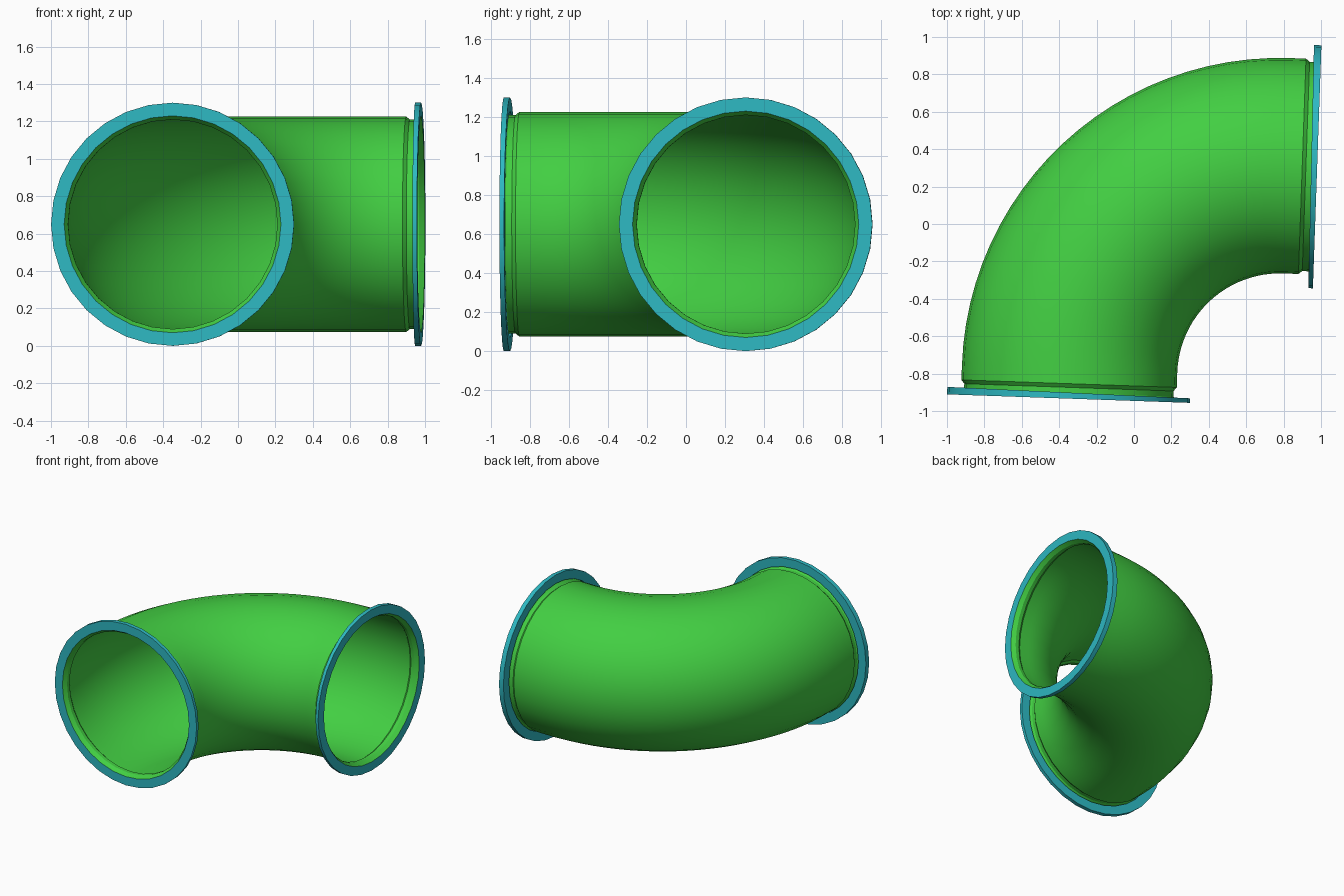
import bpy, bmesh, math
from mathutils import Matrix, Vector

if "Cube" in bpy.data.objects:
    bpy.data.objects.remove(bpy.data.objects["Cube"])

SIDES, STEPS = 32, 24
BEND, LEG = 1.125, 0.16           # centreline radius, straight end length
BODY, NECK, LIP, RIM = 0.576, 0.56, 0.58, 0.65
PLACE = Matrix.Translation((0.78, -0.813, RIM)) @ Matrix.Rotation(-0.035, 4, "Z")


def material(name, color):
    mat = bpy.data.materials.new(name)
    mat.use_nodes = True
    mat.diffuse_color = color
    mat.node_tree.nodes["Principled BSDF"].inputs["Base Color"].default_value = color
    return mat


def frame(turn, extra):
    """Centre, outward direction and heading on the bend at a turn angle."""
    out = Vector((-math.cos(turn), math.sin(turn), 0))
    heading = Vector((math.sin(turn), math.cos(turn), 0))
    return out * BEND + heading * extra, out, heading


def ring(bm, turn, extra, radius, wedge=0.0):
    centre, out, heading = frame(turn, extra)
    verts = []
    for i in range(SIDES):
        a = math.tau * i / SIDES
        side = radius * math.cos(a)
        p = centre + out * side + heading * wedge * side
        verts.append(bm.verts.new(p + Vector((0, 0, radius * math.sin(a)))))
    return verts


def skin(bm, rings, closed=False):
    pairs = list(zip(rings, rings[1:]))
    if closed:
        pairs.append((rings[-1], rings[0]))
    for a, b in pairs:
        for i in range(SIDES):
            j = (i + 1) % SIDES
            bm.faces.new((a[i], a[j], b[j], b[i]))


def finish(bm, name, mat):
    bmesh.ops.recalc_face_normals(bm, faces=bm.faces)
    mesh = bpy.data.meshes.new(name)
    bm.to_mesh(mesh)
    bm.free()
    mesh.materials.append(mat)
    mesh.transform(PLACE)
    obj = bpy.data.objects.new(name, mesh)
    bpy.context.collection.objects.link(obj)
    bpy.ops.object.select_all(action="DESELECT")
    obj.select_set(True)
    bpy.context.view_layer.objects.active = obj
    bpy.ops.object.shade_smooth_by_angle(angle=math.radians(30))


green = material("pipe green", (0.055, 0.62, 0.055, 1))
teal = material("flange teal", (0.027, 0.485, 0.545, 1))

# Bent pipe: flared lip, narrow neck and bevelled shoulder at both ends
END = [(LEG, LIP), (LEG - 0.03, NECK), (0.1, NECK), (0.08, BODY)]
bm = bmesh.new()
rings = [ring(bm, 0, -s, r) for s, r in END]
rings += [ring(bm, math.pi / 2 * k / STEPS, 0, BODY) for k in range(STEPS + 1)]
rings += [ring(bm, math.pi / 2, s, r) for s, r in reversed(END)]
skin(bm, rings)
finish(bm, "elbow_pipe", green)

# End flanges: flat rings, slightly thicker on the outside of the bend
for name, turn, sign in (("front_flange", 0, -1), ("left_flange", math.pi / 2, 1)):
    bm = bmesh.new()
    back, taper = LEG - 0.032, -0.012
    skin(bm, [ring(bm, turn, sign * LEG, LIP),
              ring(bm, turn, sign * LEG, RIM),
              ring(bm, turn, sign * back, RIM, sign * taper),
              ring(bm, turn, sign * back, LIP, sign * taper)], closed=True)
    finish(bm, name, teal)
